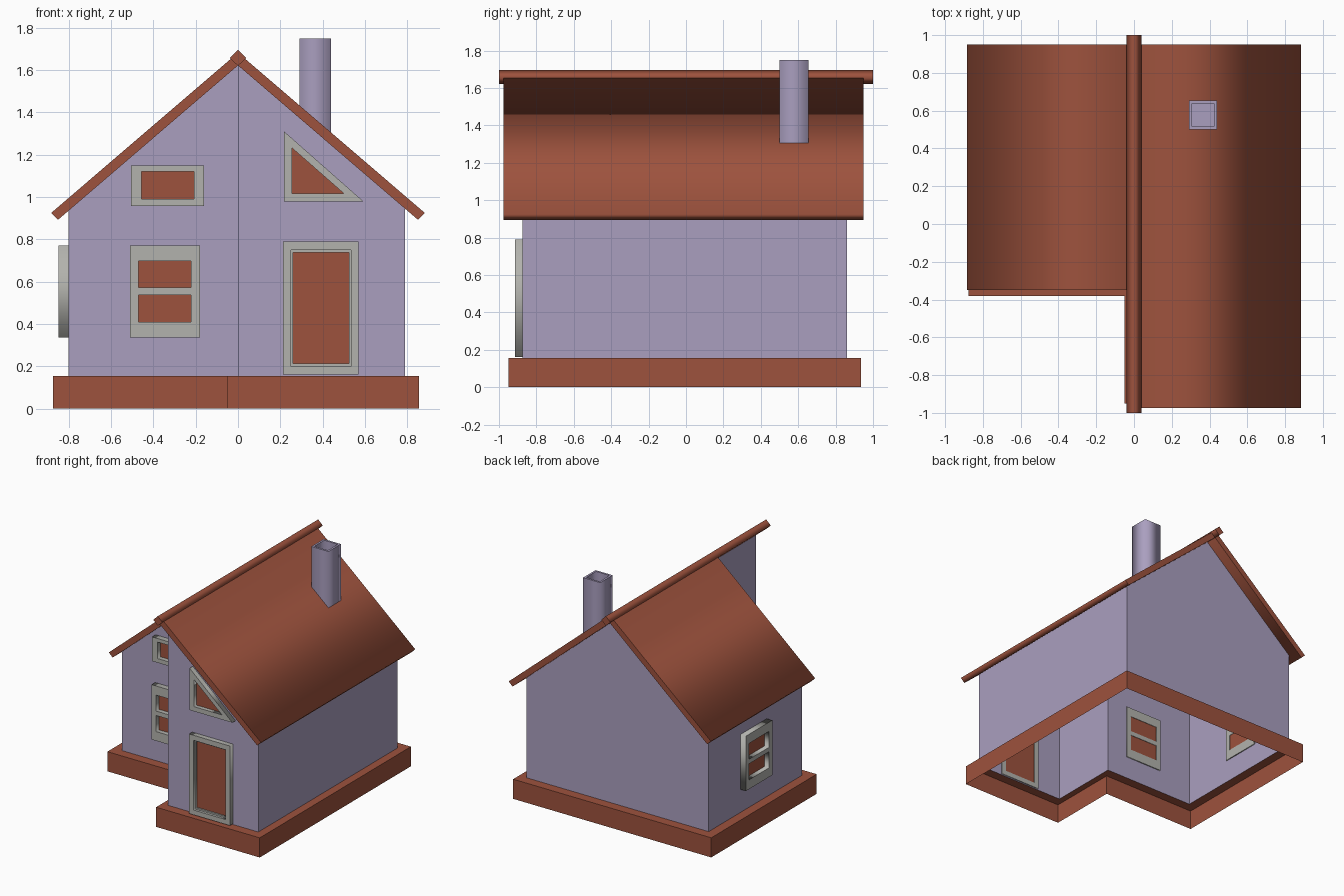
import bpy, bmesh
from math import radians
from mathutils import Euler

if "Cube" in bpy.data.objects:
    bpy.data.objects.remove(bpy.data.objects["Cube"])


def material(name, rgb):
    m = bpy.data.materials.new(name)
    m.diffuse_color = (*rgb, 1)
    m.use_nodes = True
    m.node_tree.nodes["Principled BSDF"].inputs["Base Color"].default_value = m.diffuse_color
    return m


WALL = material("lavender", (0.40, 0.345, 0.52))
BRICK = material("red_brown", (0.34, 0.085, 0.047))
TRIM = material("light_grey", (0.45, 0.45, 0.42))

FRONT = (radians(90), 0, 0)             # profile x,z facing -y
LEFT = (radians(90), 0, radians(-90))   # profile -y,z facing -x
FLAT = (0, 0, 0)                        # profile x,y facing up


def plate(name, loops, d0, d1, mat, rot=FRONT):
    """Extrude an outline (further loops are holes) from depth d0 to d1 along its facing."""
    cu = bpy.data.curves.new(name, 'CURVE')
    cu.dimensions, cu.fill_mode = '2D', 'BOTH'
    cu.extrude = (d1 - d0) / 2
    for pts in loops:
        sp = cu.splines.new('POLY')
        sp.points.add(len(pts) - 1)
        for p, (u, v) in zip(sp.points, pts):
            p.co = (u, v, 0, 1)
        sp.use_cyclic_u = True
    cu.materials.append(mat)
    ob = bpy.data.objects.new(name, cu)
    bpy.context.collection.objects.link(ob)
    ob.rotation_euler = rot
    e = Euler(rot).to_matrix()
    ob.location = e.col[2] * ((d0 + d1) / 2)
    bpy.ops.object.select_all(action='DESELECT')
    ob.select_set(True)
    bpy.context.view_layer.objects.active = ob
    bpy.ops.object.convert(target='MESH')
    return ob


def rect(u0, u1, v0, v1):
    return [(u0, v0), (u1, v0), (u1, v1), (u0, v1)]


def strips(name, rings, mat):
    """Join successive closed rings of points with quads."""
    bm = bmesh.new()
    rows = [[bm.verts.new(p) for p in r] for r in rings]
    for a, b in zip(rows, rows[1:]):
        n = len(a)
        for i in range(n):
            j = (i + 1) % n
            bm.faces.new((a[i], a[j], b[j], b[i]))
    me = bpy.data.meshes.new(name)
    bm.to_mesh(me)
    bm.free()
    me.materials.append(mat)
    ob = bpy.data.objects.new(name, me)
    bpy.context.collection.objects.link(ob)


# L-shaped walls rising to the roof slope, and hollow plinth with a ledge
BASE_TOP = 0.155
plan = [(-0.8, -0.305), (0, -0.305), (0, -0.875), (0.79, -0.875),
        (0.79, 0.86), (0, 0.86), (-0.8, 0.86)]
outer = [(-0.875, -0.38), (-0.05, -0.38), (-0.05, -0.95), (0.855, -0.95),
         (0.855, 0.935), (0, 0.935), (-0.875, 0.935)]
strips("walls", [[(x, y, BASE_TOP) for x, y in plan],
                 [(x, y, 1.624 - 0.86 * abs(x)) for x, y in plan]], WALL)
strips("plinth", [[(x, y, 0) for x, y in outer],
                  [(x, y, BASE_TOP) for x, y in outer],
                  [(x, y, BASE_TOP) for x, y in plan]], BRICK)

# roof slabs and ridge bar
for side, s, front in (("right", 1, 0.975), ("left", -1, 0.35)):
    prof = [(0, 1.622), (s * 0.85, 0.893), (s * 0.883, 0.925), (0, 1.682)]
    plate("roof_" + side, [prof], -0.95, front, BRICK)
plate("ridge_bar", [[(0, 1.62), (0.04, 1.657), (0, 1.695), (-0.04, 1.657)]], -1, 1, BRICK)

# chimney tube with a sunken floor
plate("chimney", [rect(0.29, 0.44, 0.5, 0.655), rect(0.306, 0.424, 0.516, 0.639)],
      1.2, 1.75, WALL, FLAT)
plate("chimney_floor", [rect(0.3, 0.43, 0.51, 0.645)], 1.4, 1.47, WALL, FLAT)


def window(name, frame, holes, wall, depth, rot=FRONT):
    """Grey frame with recessed red-brown panes on a wall at the given distance."""
    plate(name + "_frame", [frame] + holes, wall - 0.008, wall + depth, TRIM, rot)
    for i, h in enumerate(holes):
        plate(f"{name}_pane_{i + 1}", [h], wall - 0.004, wall + 0.008, BRICK, rot)


# two-pane windows on the front and left walls
for name, du, wall, depth, rot in (("front_window", 0, 0.305, 0.045, FRONT),
                                   ("side_window", 0.045, 0.8, 0.048, LEFT)):
    a, b = -0.47 + du, -0.222 + du
    window(name, rect(-0.51 + du, -0.18 + du, 0.337, 0.77),
           [rect(a, b, 0.41, 0.537), rect(a, b, 0.572, 0.698)], wall, depth, rot)

# attic windows
window("attic_window", rect(-0.506, -0.161, 0.957, 1.148),
       [rect(-0.457, -0.208, 0.99, 1.12)], 0.305, 0.045)
window("triangle_window", [(0.218, 0.98), (0.592, 0.98), (0.218, 1.31)],
       [[(0.255, 1.017), (0.5, 1.017), (0.255, 1.232)]], 0.875, 0.04)

# door with a stepped frame
window("door", rect(0.213, 0.57, 0.162, 0.79),
       [rect(0.25, 0.533, 0.2, 0.75)], 0.875, 0.04)
plate("door_inner_frame", [rect(0.25, 0.533, 0.2, 0.75), rect(0.26, 0.525, 0.212, 0.737)],
      0.875, 0.895, TRIM)
